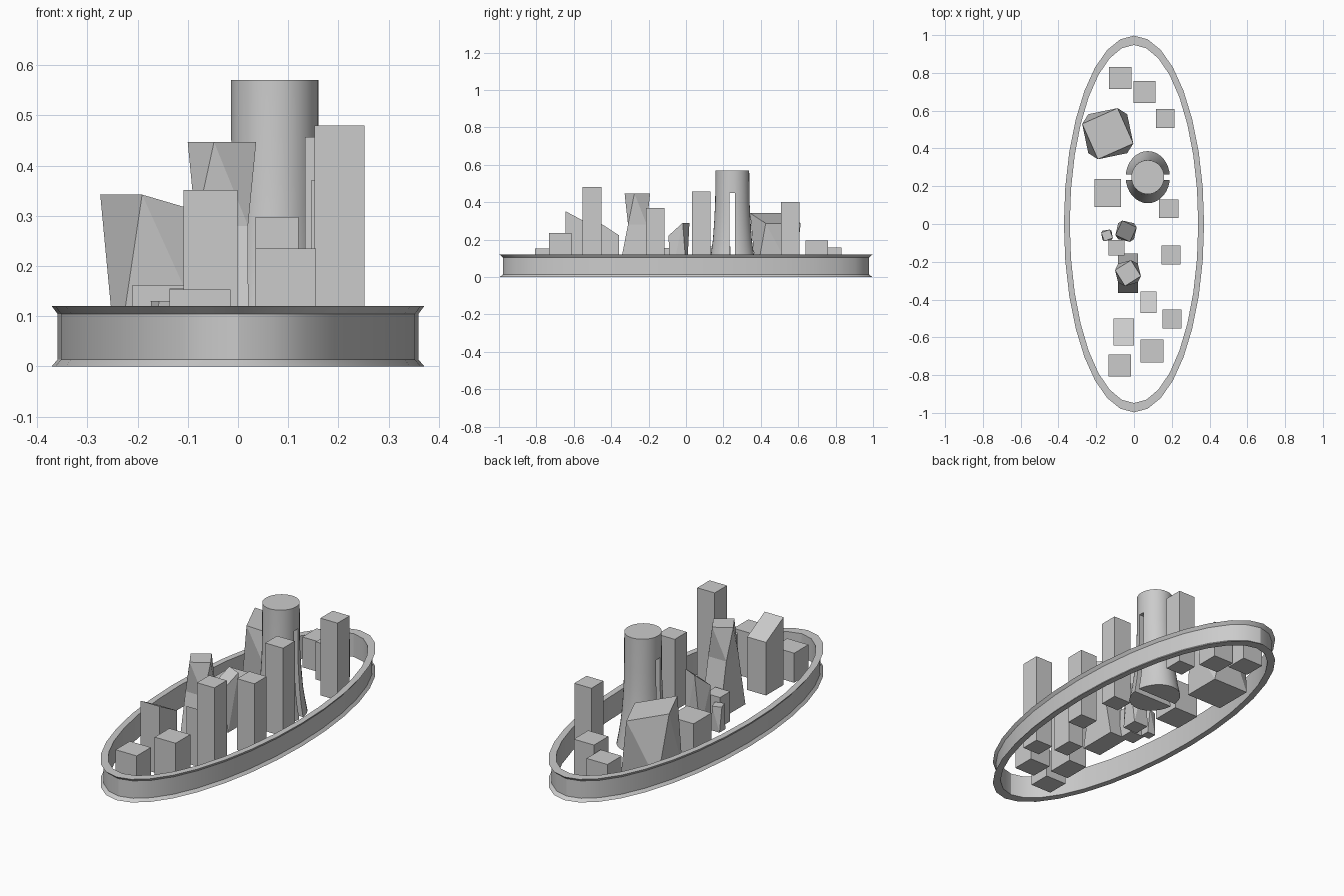
import bpy
from math import sin, cos, pi, radians

if "Cube" in bpy.data.objects:
    bpy.data.objects.remove(bpy.data.objects["Cube"])


def make(name, verts, faces, smooth=False):
    me = bpy.data.meshes.new(name)
    me.from_pydata(verts, [], faces)
    me.update()
    ob = bpy.data.objects.new(name, me)
    bpy.context.collection.objects.link(ob)
    if smooth:
        bpy.ops.object.select_all(action='DESELECT')
        ob.select_set(True)
        bpy.context.view_layer.objects.active = ob
        bpy.ops.object.shade_smooth_by_angle(angle=radians(30))
    return ob


def ellipse(cx, cy, rx, ry, z, n):
    return [(cx + rx * cos(2 * pi * i / n), cy + ry * sin(2 * pi * i / n), z) for i in range(n)]


def bridge(a, b, n):
    return [(a + i, a + (i + 1) % n, b + (i + 1) % n, b + i) for i in range(n)]


def block(name, x0, x1, y0, y1, h_front, h_back=None):
    """Rectangular building, optionally with a roof sloping front to back."""
    h_back = h_back or h_front
    v = [(x0, y0, 0), (x1, y0, 0), (x1, y1, 0), (x0, y1, 0),
         (x0, y0, h_front), (x1, y0, h_front), (x1, y1, h_back), (x0, y1, h_back)]
    return make(name, v, [(3, 2, 1, 0), (4, 5, 6, 7)] + bridge(0, 4, 4))


def corners(cx, cy, hx, hy, z):
    return [(cx + sx * hx, cy + sy * hy, z) for sx, sy in ((1, 1), (-1, 1), (-1, -1), (1, -1))]


def twisted(name, cx, cy, sections, r, angle, heights):
    """Square sections (hx, hy, z), then a turned top joined by triangles."""
    v, f = [], [(3, 2, 1, 0)]
    for hx, hy, z in sections:
        v += corners(cx, cy, hx, hy, z)
    b = len(v) - 4
    for s in range(0, b, 4):
        f += bridge(s, s + 4, 4)
    t = b + 4
    for k in range(4):
        a = radians(angle + 90 * k)
        v.append((cx + r * cos(a), cy + r * sin(a), heights[k]))
        n = (k + 1) % 4
        f += [(b + k, b + n, t + k), (t + k, b + n, t + n)]
    f.append((t, t + 1, t + 2, t + 3))
    return make(name, v, f)


# Oval wall with flared rims
N = 32
ring = [(.371, .997, 0), (.359, .978, .014), (.359, .978, .104), (.371, .997, .12),
        (.340, .948, .12), (.340, .948, 0)]
v, f = [], []
for rx, ry, z in ring:
    v += ellipse(0, 0, rx, ry, z, N)
for k in range(len(ring)):
    f += bridge(k * N, (k + 1) % len(ring) * N, N)
make("oval_wall", v, f, True)

# Plain block buildings: x0, x1, y0, y1, front height, back height
blocks = [
    (-.132, -.012, .715, .832, .157), (-.003, .113, .64, .758, .195),
    (.117, .215, .508, .608, .40), (-.21, -.068, .09, .238, .162),
    (.133, .235, .033, .13, .457), (.145, .245, -.215, -.115, .37),
    (.152, .252, -.553, -.452, .48), (.035, .12, -.472, -.357, .297, .222),
    (.035, .155, -.732, -.612, .235), (-.109, -.001, -.643, -.5, .351, .275),
    (-.136, -.015, -.808, -.692, .153), (-.136, -.051, -.168, -.085, .155),
]
for i, b in enumerate(blocks):
    block(f"block_building_{i + 1}", *b)

# Twisted buildings with turned tops
twisted("wide_twisted_building", -.139, .478, [(.103, .103, 0)], .145, 69,
        (.287, .342, .342, .287))
twisted("slanted_twisted_building", -.042, -.038, [(.042, .042, 0)], .06, 110,
        (.29, .22, .22, .29))
twisted("small_twisted_building", -.143, -.06, [(.024, .024, 0)], .034, 65, (.13,) * 4)
twisted("waisted_building", -.032, -.26, [(.053, .105, 0), (.052, .05, .28)], .07, 77,
        (.447,) * 4)

# Round tower flaring at the foot
profile = [(0, .117, .138), (.06, .107, .125), (.12, .099, .115), (.2, .093, .104),
           (.3, .088, .097), (.4, .087, .092), (.57, .087, .09)]
v, f = [], [tuple(reversed(range(N)))]
for z, rx, ry in profile:
    v += ellipse(.073, .248, rx, ry, z, N)
for k in range(len(profile) - 1):
    f += bridge(k * N, (k + 1) * N, N)
f.append(tuple(range(len(v) - N, len(v))))
tower = make("round_tower", v, f, True)

# Slot splitting the tower's lower part
cutter = block("slot_cutter", -.1, .25, .232, .263, .45)
for vert in cutter.data.vertices:
    if vert.co.z == 0:
        vert.co.z = -.1
cutter.hide_render = True
cutter.display_type = 'WIRE'
cut = tower.modifiers.new("slot", 'BOOLEAN')
cut.operation = 'DIFFERENCE'
cut.solver = 'EXACT'
cut.object = cutter
